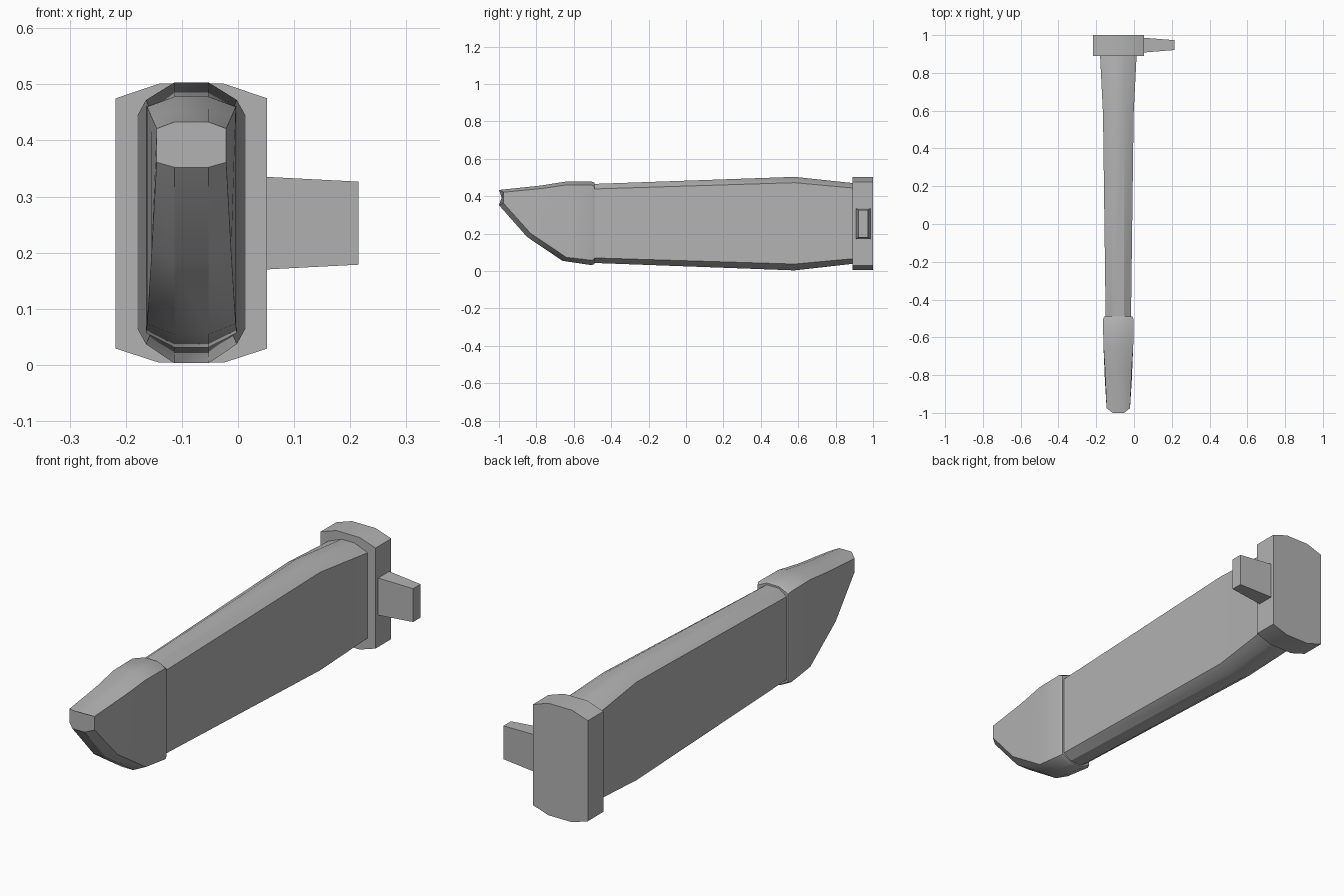
import bpy, bmesh, math

if "Cube" in bpy.data.objects:
    bpy.data.objects.remove(bpy.data.objects["Cube"], do_unlink=True)

grey = bpy.data.materials.new("plain_grey")
grey.use_nodes = True
colour = (0.45, 0.45, 0.45, 1)
grey.diffuse_color = colour
grey.node_tree.nodes["Principled BSDF"].inputs["Base Color"].default_value = colour

CX = -0.083   # centre line of the sheath


def loft(name, rings):
    """Skin a list of equal-length point rings and cap both ends."""
    bm = bmesh.new()
    loops = [[bm.verts.new(p) for p in ring] for ring in rings]
    for a, b in zip(loops, loops[1:]):
        for i in range(len(a)):
            j = (i + 1) % len(a)
            bm.faces.new((a[i], a[j], b[j], b[i]))
    bm.faces.new(loops[0])
    bm.faces.new(loops[-1])
    bmesh.ops.recalc_face_normals(bm, faces=bm.faces)
    mesh = bpy.data.meshes.new(name)
    bm.to_mesh(mesh)
    bm.free()
    mesh.materials.append(grey)
    obj = bpy.data.objects.new(name, mesh)
    bpy.context.collection.objects.link(obj)
    bpy.ops.object.select_all(action='DESELECT')
    obj.select_set(True)
    bpy.context.view_layer.objects.active = obj
    bpy.ops.object.shade_smooth_by_angle(angle=math.radians(30))
    return obj


def octagon(side, flat, top, shoulder, hip, bottom):
    """Eight-sided ring; each of the four levels is a (y, z) pair."""
    levels = [(flat, top), (side, shoulder), (side, hip), (flat, bottom)]
    right = [(CX + w, y, z) for w, (y, z) in levels]
    left = [(CX - w, y, z) for w, (y, z) in reversed(levels)]
    return right + left


def upright(y, side, flat, top, shoulder, hip, bottom):
    return octagon(side, flat, *((y, z) for z in (top, shoulder, hip, bottom)))


# Main sheath body
loft("sheath_body", [
    upright(-0.50, 0.067, 0.03, 0.465, 0.438, 0.07, 0.043),
    upright(0.58, 0.081, 0.031, 0.503, 0.472, 0.037, 0.003),
    upright(0.90, 0.097, 0.031, 0.469, 0.443, 0.066, 0.039),
])

# Tip with its bevelled collar
loft("sheath_tip", [
    upright(-0.49, 0.075, 0.03, 0.473, 0.452, 0.062, 0.037),
    upright(-0.505, 0.081, 0.03, 0.478, 0.460, 0.057, 0.031),
    octagon(0.079, 0.03, (-0.64, 0.478), (-0.64, 0.460), (-0.64, 0.073), (-0.66, 0.054)),
    octagon(0.071, 0.03, (-0.78, 0.456), (-0.77, 0.441), (-0.83, 0.200), (-0.85, 0.182)),
    octagon(0.062, 0.03, (-1.0, 0.433), (-0.975, 0.421), (-0.975, 0.361), (-1.0, 0.352)),
])

# Mouth plate
loft("mouth_plate", [
    upright(y, 0.135, 0.058, 0.501, 0.475, 0.029, 0.004) for y in (0.89, 1.0)
])

# Tapered belt lug on the left side
loft("belt_lug", [
    [(x, 0.947 + sy * w, 0.2525 + sz * h)
     for sy, sz in ((-1, -1), (1, -1), (1, 1), (-1, 1))]
    for x, w, h in ((0.04, 0.04, 0.083), (0.215, 0.026, 0.074))
])
